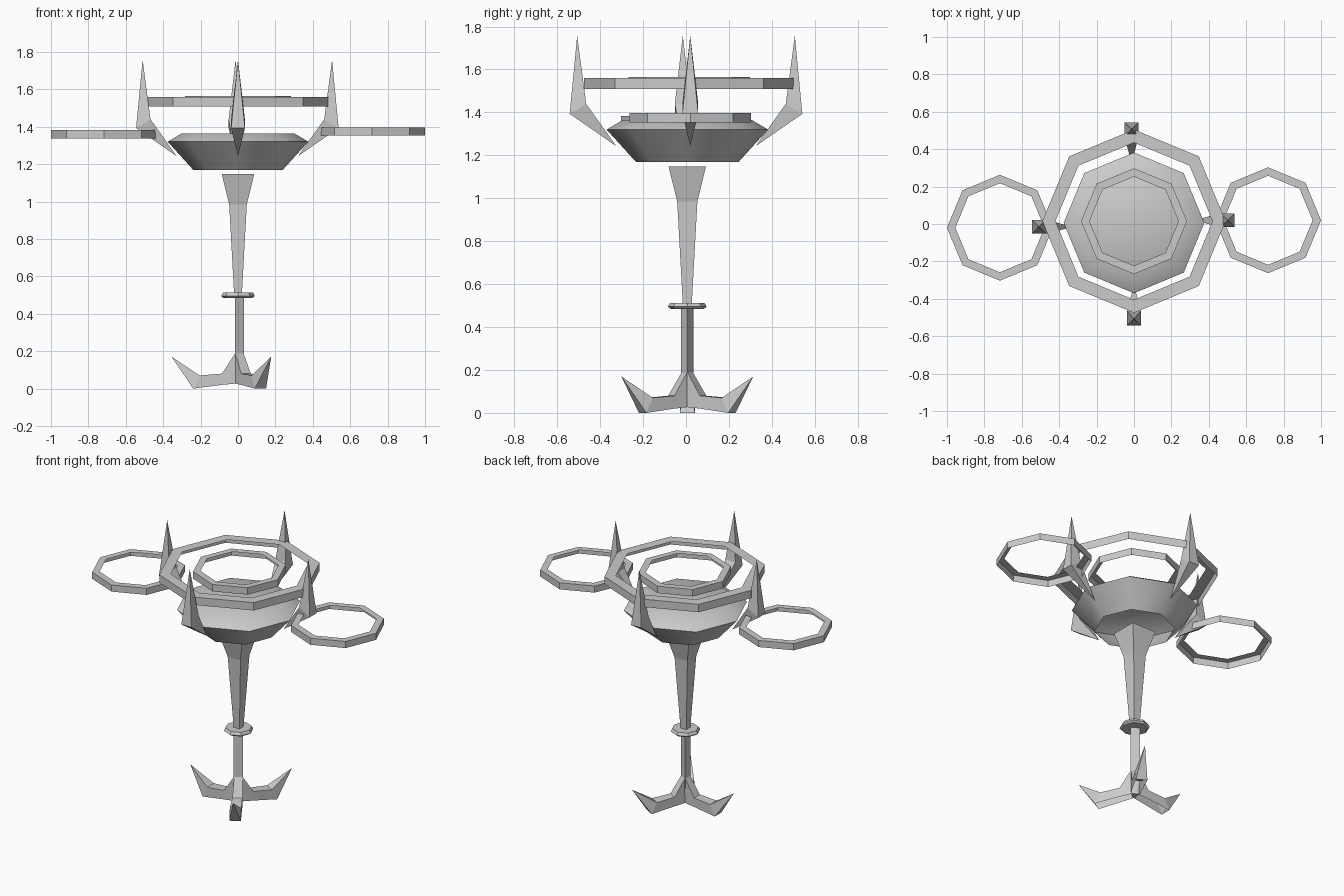
import bpy, bmesh
from math import pi, sin, cos, radians
from mathutils import Matrix

cube = bpy.data.objects.get("Cube")
if cube:
    bpy.data.objects.remove(cube, do_unlink=True)

grey = bpy.data.materials.new("plain grey")
grey.use_nodes = True
grey.diffuse_color = (0.6, 0.6, 0.6, 1)
grey.node_tree.nodes["Principled BSDF"].inputs["Base Color"].default_value = grey.diffuse_color


def finish(name, bm, matrix=Matrix()):
    bmesh.ops.recalc_face_normals(bm, faces=bm.faces)
    mesh = bpy.data.meshes.new(name)
    bm.to_mesh(mesh)
    bm.free()
    mesh.materials.append(grey)
    obj = bpy.data.objects.new(name, mesh)
    obj.matrix_world = matrix
    bpy.context.collection.objects.link(obj)
    return obj


def bridge(bm, a, b):
    """Join two vertex loops with quads, or a loop to a point with triangles."""
    n = len(a)
    for i in range(n):
        j = (i + 1) % n
        bm.faces.new((a[i], a[j], b[j], b[i]) if len(b) > 1 else (a[i], a[j], b[0]))


def lathe(name, profile, sides, center=(0, 0), turn=0.0, bottom=True, top=True):
    """Polygonal turning of (radius, height) points with optional caps."""
    bm = bmesh.new()
    loops = []
    for r, z in profile:
        angles = [turn + 2 * pi * i / sides for i in range(sides)]
        loops.append([bm.verts.new((r * cos(t), r * sin(t), z)) for t in angles])
    for a, b in zip(loops, loops[1:]):
        bridge(bm, a, b)
    if bottom:
        bm.faces.new(loops[0])
    if top:
        bm.faces.new(loops[-1])
    return finish(name, bm, Matrix.Translation((*center, 0)))


def ring(name, center, inner, outer, low, high):
    """Outer wall and flat top, open underneath."""
    profile = [(outer, low), (outer, high), (inner, high)]
    return lathe(name, profile, 8, center, bottom=False, top=False)


# Bowl with a bevelled, capped top, open underneath
bowl = lathe("bowl", [(0.24, 1.17), (0.376, 1.32), (0.3, 1.365)], 8, (0, 0.006), bottom=False)
bpy.context.view_layer.objects.active = bowl
bowl.select_set(True)
bpy.ops.object.shade_smooth_by_angle(angle=radians(40))

# Floating rings
ring("large_ring", (0, 0.015), 0.42, 0.49, 1.508, 1.56)
ring("small_ring", (0, 0.015), 0.238, 0.283, 1.518, 1.564)
ring("left_ring", (0.717, 0.02), 0.238, 0.283, 1.353, 1.397)
ring("right_ring", (-0.717, -0.02), 0.238, 0.283, 1.338, 1.382)

# Square flared stem, collar and three-sided rod
axis = (0, 0.006)
root2 = 2 ** 0.5
stem = [(0.02, 0.49), (0.047, 0.985), (0.087, 1.147)]
lathe("stem", [(w * root2, z) for w, z in stem], 4, axis, turn=pi / 4)
lathe("collar", [(0.078, 0.485), (0.09, 0.495), (0.08, 0.513)], 8, axis)
lathe("rod", [(0.033, 0.03), (0.033, 0.495)], 3, axis)


def spike(name, angle, shift):
    """Bent double pyramid pointing up at one end and into the bowl at the other."""
    bm = bmesh.new()
    w = 0.037
    middle = [bm.verts.new(p) for p in ((0.542, -w, 1.393), (0.542, w, 1.393),
                                        (0.465, w, 1.44), (0.465, -w, 1.44))]
    bridge(bm, middle, [bm.verts.new((0.507, 0, 1.758))])
    bridge(bm, middle, [bm.verts.new((0.325, 0, 1.243))])
    finish(name, bm, Matrix.Translation((*shift, 0)) @ Matrix.Rotation(angle, 4, "Z"))


spike("left_spike", 0, (-0.004, 0.02))
spike("back_spike", pi / 2, (-0.013, 0))
spike("right_spike", pi, (-0.003, -0.015))
spike("front_spike", -pi / 2, (0, 0))


def prong(name, angle):
    """Upturned foot with flat top and sides, open underneath."""
    bm = bmesh.new()
    sections = [((0.015, 0.19), (0.0, 0.028), 0.025),
                ((0.085, 0.08), (0.085, 0.02), 0.03),
                ((0.205, 0.07), (0.24, 0.0), 0.035)]
    arches = []
    for (rt, zt), (rb, zb), w in sections:
        points = ((rb, w, zb), (rt, w, zt), (rt, -w, zt), (rb, -w, zb))
        arches.append([bm.verts.new(p) for p in points])
    for a, b in zip(arches, arches[1:]):
        for i in range(3):
            bm.faces.new((a[i], a[i + 1], b[i + 1], b[i]))
    bridge(bm, arches[-1], [bm.verts.new((0.355, 0, 0.17))])
    finish(name, bm, Matrix.Translation((*axis, 0)) @ Matrix.Rotation(angle, 4, "Z"))


for name, degrees in (("right_foot", 180), ("front_foot", -60), ("back_foot", 60)):
    prong(name, radians(degrees))
